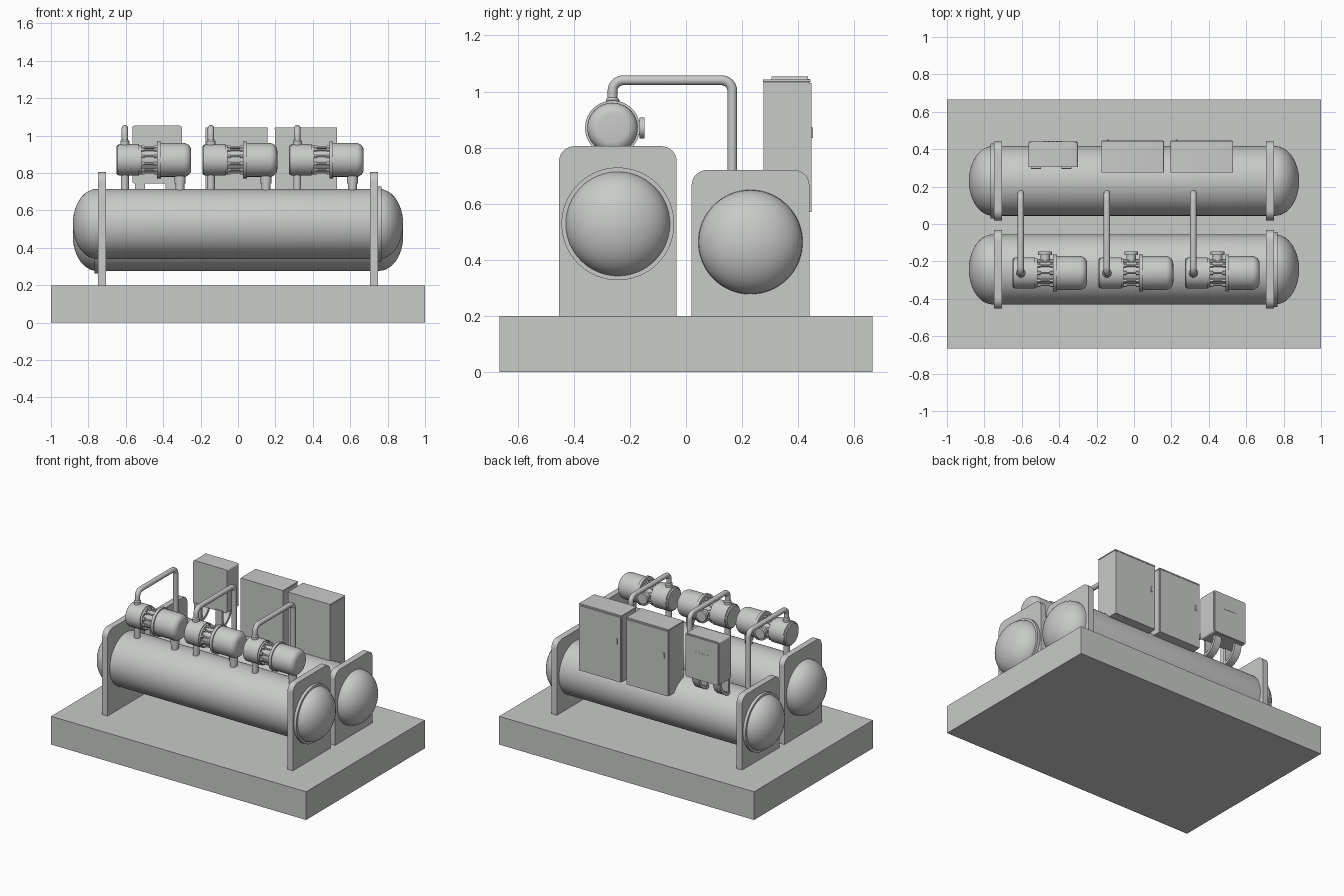
import bpy, bmesh, math
from mathutils import Vector, Matrix

if "Cube" in bpy.data.objects:
    bpy.data.objects.remove(bpy.data.objects["Cube"])

grey = bpy.data.materials.new("light grey paint")
grey.diffuse_color = (0.58, 0.595, 0.58, 1)
grey.use_nodes = True
grey.node_tree.nodes["Principled BSDF"].inputs["Base Color"].default_value = grey.diffuse_color


def finish(name, bm, smooth=True):
    bmesh.ops.recalc_face_normals(bm, faces=bm.faces)
    me = bpy.data.meshes.new(name)
    bm.to_mesh(me)
    bm.free()
    ob = bpy.data.objects.new(name, me)
    bpy.context.collection.objects.link(ob)
    me.materials.append(grey)
    if smooth:
        bpy.ops.object.select_all(action='DESELECT')
        ob.select_set(True)
        bpy.context.view_layer.objects.active = ob
        bpy.ops.object.shade_smooth_by_angle(angle=math.radians(35))
    return ob


def box(name, x0, x1, y0, y1, z0, z1, bevel=0):
    bm = bmesh.new()
    bmesh.ops.create_cube(bm, size=1)
    for v in bm.verts:
        v.co = ((x0 + x1) / 2 + v.co.x * (x1 - x0),
                (y0 + y1) / 2 + v.co.y * (y1 - y0),
                (z0 + z1) / 2 + v.co.z * (z1 - z0))
    if bevel:  # round the corners seen from the front
        edges = [e for e in bm.edges
                 if abs(e.verts[0].co.y - e.verts[1].co.y) > 1e-5]
        bmesh.ops.bevel(bm, geom=edges, offset=bevel, segments=4,
                        profile=0.5, affect='EDGES')
    return finish(name, bm, bool(bevel))


def lathe(name, profile, origin, axis='X', seg=40):
    """Turn (distance, radius) pairs around an axis through origin."""
    rot = {'X': Matrix.Identity(3), 'Y': Matrix.Rotation(math.pi / 2, 3, 'Z'),
           'Z': Matrix.Rotation(-math.pi / 2, 3, 'Y')}[axis]
    bm = bmesh.new()
    rings = []
    for d, r in profile:
        ring = []
        for i in range(seg):
            a = math.tau * i / seg
            p = Vector((d, r * math.cos(a), r * math.sin(a)))
            ring.append(bm.verts.new(rot @ p + Vector(origin)))
        rings.append(ring)
    for a, b in zip(rings, rings[1:]):
        for i in range(seg):
            j = (i + 1) % seg
            bm.faces.new((a[i], a[j], b[j], b[i]))
    bm.faces.new(rings[0])
    bm.faces.new(rings[-1])
    return finish(name, bm)


def extrude_x(name, outline, x0, x1):
    """Extrude a (y, z) outline along x."""
    bm = bmesh.new()
    f = bm.faces.new([bm.verts.new((x0, y, z)) for y, z in outline])
    new = bmesh.ops.extrude_face_region(bm, geom=[f])['geom']
    bmesh.ops.translate(bm, vec=(x1 - x0, 0, 0),
                        verts=[v for v in new if isinstance(v, bmesh.types.BMVert)])
    return finish(name, bm)


def arc(cy, cz, r, a0, a1, n=8):
    return [(cy + r * math.cos(math.radians(a0 + (a1 - a0) * i / n)),
             cz + r * math.sin(math.radians(a0 + (a1 - a0) * i / n)))
            for i in range(n + 1)]


def pipe(name, x, path, radius):
    cu = bpy.data.curves.new(name, 'CURVE')
    cu.dimensions = '3D'
    cu.bevel_depth = radius
    cu.bevel_resolution = 4
    cu.use_fill_caps = True
    sp = cu.splines.new('POLY')
    sp.points.add(len(path) - 1)
    for p, (y, z) in zip(sp.points, path):
        p.co = (x, y, z, 1)
    ob = bpy.data.objects.new(name, cu)
    bpy.context.collection.objects.link(ob)
    cu.materials.append(grey)
    bpy.ops.object.select_all(action='DESELECT')
    ob.select_set(True)
    bpy.context.view_layer.objects.active = ob
    bpy.ops.object.convert(target='MESH')
    bpy.ops.object.shade_smooth_by_angle(angle=math.radians(35))


# Plinth
box("base_slab", -1, 1, -0.665, 0.665, 0, 0.2)

# Pressure vessels with domed ends, end plates and one flange each
for tag, cy, cz, r, top, side in (("front", -0.243, 0.528, 0.187, 0.805, 1),
                                  ("rear", 0.23, 0.463, 0.186, 0.72, -1)):
    dome = [(0.755 + 0.128 * math.sin(t), r * math.cos(t))
            for t in [math.radians(a) for a in range(0, 90, 8)] + [1.565]]
    profile = [(-d, q) for d, q in reversed(dome)] + dome
    lathe(tag + "_vessel", profile, (0, cy, cz), seg=64)
    lathe(tag + "_vessel_flange", [(side * 0.748, r + 0.014), (side * 0.768, r + 0.014)],
          (0, cy, cz), seg=64)
    y0, y1, c = cy - 0.21, cy + 0.21, 0.055
    outline = ([(y0, 0.2), (y1, 0.2)] + arc(y1 - c, top - c, c, 0, 90)
               + arc(y0 + c, top - c, c, 90, 180))
    for s in (-1, 1):
        extrude_x(tag + "_end_plate", outline, s * 0.705, s * 0.748)

# Three compressors with their pipework
CY, CZ = -0.262, 0.87
for x in (-0.65, -0.19, 0.272):
    o = (x, CY, CZ)
    lathe("compressor_rear_housing",
          [(0, 0.072), (0.006, 0.08), (0.012, 0.08), (0.012, 0.084),
           (0.122, 0.084), (0.122, 0.078), (0.134, 0.078)], o)
    lathe("compressor_core", [(0.12, 0.062), (0.225, 0.062)], o)
    lathe("compressor_flange", [(0.217, 0.098), (0.237, 0.098)], o)
    cap = [(0.36 + 0.04 * math.sin(math.radians(a)),
            0.05 + 0.04 * math.cos(math.radians(a))) for a in range(0, 91, 15)]
    lathe("compressor_motor_housing", [(0.235, 0.09)] + cap, o)
    # Tie rods and nuts around the core
    for i in range(10):
        a = math.tau * (i + 0.5) / 10
        p = (x, CY + 0.067 * math.cos(a), CZ + 0.067 * math.sin(a))
        lathe("tie_rod", [(0.13, 0.006), (0.22, 0.006)], p, seg=8)
        lathe("tie_rod_nut", [(0.13, 0.011), (0.15, 0.011)], p, seg=6)
        lathe("tie_rod_nut", [(0.2, 0.011), (0.22, 0.011)], p, seg=6)
    # Round side port
    lathe("side_port", [(0, 0.026), (0.096, 0.026), (0.096, 0.037), (0.114, 0.037)],
          (x + 0.175, CY, CZ), 'Y', 28)
    # Foot under the rear housing, suction neck under the motor
    lathe("rear_foot", [(0.68, 0.021), (0.82, 0.021)], (x + 0.045, CY, 0), 'Z', 20)
    lathe("suction_neck", [(0.68, 0.024), (0.745, 0.024), (0.745, 0.029),
                           (0.82, 0.029)], (x + 0.34, CY, 0), 'Z', 24)
    # Discharge pipe over to the rear vessel
    px, b = x + 0.045, 0.038
    path = ([(CY, 0.9)] + arc(CY + b, 1.04 - b, b, 180, 90)
            + arc(0.165 - b, 1.04 - b, b, 90, 0) + [(0.165, 0.6)])
    pipe("discharge_pipe", px, path, 0.0175)
    lathe("discharge_collar", [(0.92, 0.024), (0.97, 0.024), (0.978, 0.018)],
          (px, CY, 0), 'Z', 24)

# Two tall control cabinets
for x0, x1 in ((-0.175, 0.16), (0.195, 0.53)):
    box("cabinet_body", x0 + 0.002, x1 - 0.002, 0.277, 0.438, 0.57, 1.034)
    box("cabinet_lid", x0, x1, 0.275, 0.444, 1.034, 1.043, 0.004)
    box("cabinet_door", x0 + 0.005, x1 - 0.005, 0.438, 0.447, 0.57, 1.03)
    box("cabinet_handle", x0 + 0.03, x0 + 0.04, 0.447, 0.453, 0.835, 0.872)

# Small control box with two curved brackets down to the rear vessel
box("small_box_body", -0.565, -0.3, 0.305, 0.435, 0.745, 1.053, 0.012)
box("small_box_door", -0.56, -0.305, 0.435, 0.441, 0.75, 1.045, 0.012)
for i in range(5):
    xv = -0.485 + i * 0.022
    box("vent_slot", xv, xv + 0.014, 0.441, 0.443, 0.938, 0.943)
for xb in (-0.525, -0.36):
    outer = arc(0.295, 0.745, 0.115, 0, -90, 10)
    inner = arc(0.295, 0.745, 0.095, -90, 0, 10)
    extrude_x("box_bracket", outer + inner, xb - 0.027, xb + 0.027)
    box("bracket_tab", xb - 0.027, xb + 0.027, 0.298, 0.315, 0.625, 0.755)
